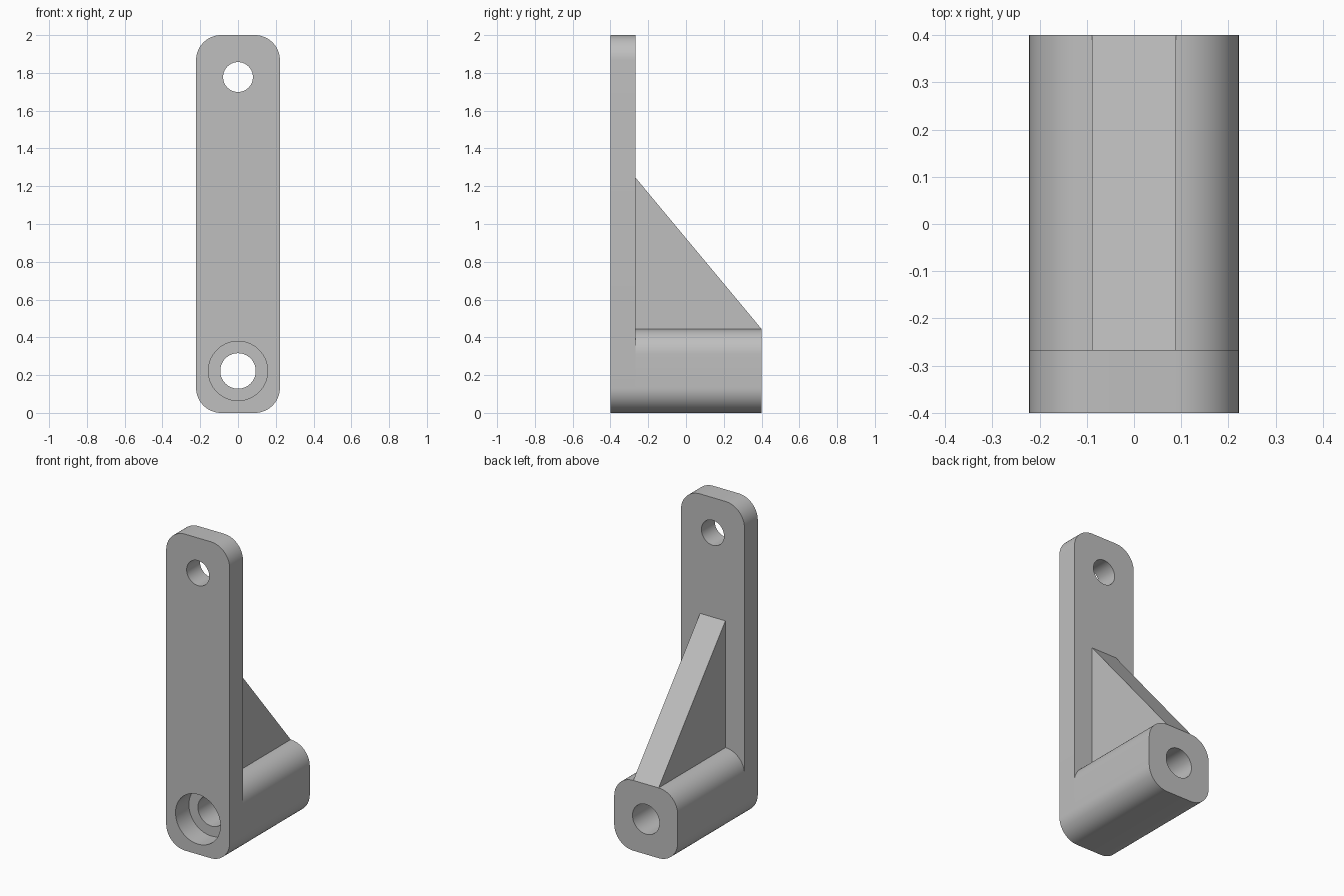
import bpy
import bmesh
from math import sin, cos, pi, radians

default_cube = bpy.data.objects.get("Cube")
if default_cube:
    bpy.data.objects.remove(default_cube, do_unlink=True)

HALF_W = 0.222      # half width of plate and boss
RADIUS = 0.133      # corner rounding
FRONT, STEP, BACK = -0.4, -0.267, 0.4
BOSS_H = 0.444
HOLE_Z, TOP_HOLE_Z = 0.222, 1.778

grey = bpy.data.materials.new("light_grey")
grey.use_nodes = True
colour = (0.52, 0.52, 0.52, 1)
grey.diffuse_color = colour
grey.node_tree.nodes["Principled BSDF"].inputs["Base Color"].default_value = colour


def extrude(name, points, offset):
    """Extrude a closed 3D outline along an offset into a solid."""
    bm = bmesh.new()
    face = bm.faces.new([bm.verts.new(p) for p in points])
    result = bmesh.ops.extrude_face_region(bm, geom=[face], use_keep_orig=True)
    moved = [v for v in result["geom"] if isinstance(v, bmesh.types.BMVert)]
    bmesh.ops.translate(bm, verts=moved, vec=offset)
    bmesh.ops.recalc_face_normals(bm, faces=bm.faces)
    mesh = bpy.data.meshes.new(name)
    bm.to_mesh(mesh)
    bm.free()
    mesh.materials.append(grey)
    obj = bpy.data.objects.new(name, mesh)
    bpy.context.collection.objects.link(obj)
    return obj


def rounded_bar(name, height, y0, y1, steps=14):
    """Rounded rectangle in xz, run along y."""
    x, low, high = HALF_W - RADIUS, RADIUS, height - RADIUS
    points = []
    for i, (cx, cz) in enumerate([(x, high), (-x, high), (-x, low), (x, low)]):
        for k in range(steps + 1):
            a = (i + k / steps) * pi / 2
            points.append((cx + RADIUS * cos(a), y0, cz + RADIUS * sin(a)))
    return extrude(name, points, (0, y1 - y0, 0))


def cylinder(name, radius, z, y0, y1, sides=64):
    """Round pin along y, used for drilling."""
    angles = [2 * pi * k / sides for k in range(sides)]
    points = [(radius * cos(a), y0, z + radius * sin(a)) for a in angles]
    return extrude(name, points, (0, y1 - y0, 0))


def combine(target, tool, operation):
    """Apply an exact boolean and discard the tool object."""
    tool.hide_render = True
    mod = target.modifiers.new(operation.lower(), "BOOLEAN")
    mod.operation, mod.solver, mod.object = operation, "EXACT", tool
    bpy.context.view_layer.objects.active = target
    bpy.ops.object.modifier_apply(modifier=mod.name)
    bpy.data.objects.remove(tool, do_unlink=True)


# Upright plate with the boss behind its foot
bracket = rounded_bar("bracket", 2.0, FRONT, STEP)
combine(bracket, rounded_bar("boss", BOSS_H, STEP, BACK), "UNION")

# Sloping rib, tucked into plate and boss
rib_half = HALF_W - RADIUS - 0.0005
rib_yz = [(STEP, 1.245), (BACK, BOSS_H), (0.3, 0.38), (-0.33, 0.38), (-0.33, 1.245)]
rib = extrude("rib", [(-rib_half, y, z) for y, z in rib_yz], (2 * rib_half, 0, 0))
combine(bracket, rib, "UNION")

# Top hole, long bore and counterbore
for name, radius, z, end in (("top_hole", 0.079, TOP_HOLE_Z, 0),
                             ("bore", 0.094, HOLE_Z, 0.5),
                             ("counterbore", 0.157, HOLE_Z, STEP + 0.001)):
    combine(bracket, cylinder(name, radius, z, -0.5, end), "DIFFERENCE")

# Smooth rounded faces, crisp edges
bpy.ops.object.select_all(action="DESELECT")
bracket.select_set(True)
bpy.context.view_layer.objects.active = bracket
bpy.ops.object.shade_smooth_by_angle(angle=radians(25))
